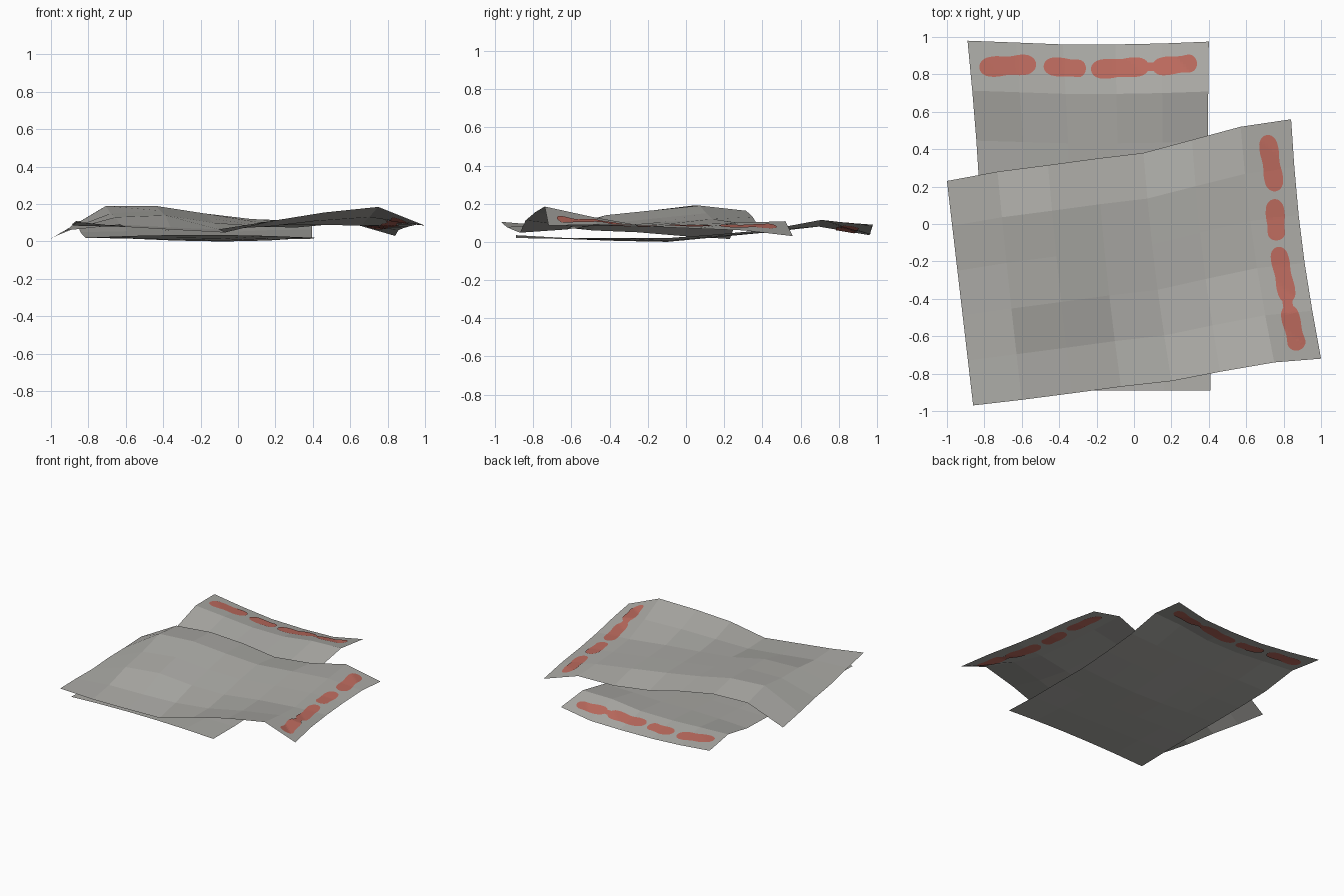
import bpy, bmesh, math
from mathutils import Vector
from mathutils.bvhtree import BVHTree

if "Cube" in bpy.data.objects:
    bpy.data.objects.remove(bpy.data.objects["Cube"])


def material(name, rgb):
    m = bpy.data.materials.new(name)
    m.diffuse_color = (*rgb, 1)
    m.use_nodes = True
    m.node_tree.nodes["Principled BSDF"].inputs["Base Color"].default_value = m.diffuse_color
    return m


GREY = material("warm grey", (0.42, 0.415, 0.39))
RED = material("faded red", (0.52, 0.15, 0.115))


def make_object(name, verts, faces, mat):
    me = bpy.data.meshes.new(name)
    me.from_pydata(verts, [], faces)
    me.materials.append(mat)
    me.update()
    ob = bpy.data.objects.new(name, me)
    bpy.context.collection.objects.link(ob)
    return ob


def make_sheet(name, back, front, heights, bow):
    """Flat-faced crumpled sheet: rows run from the back edge to the front edge."""
    rows, cols = len(heights), len(back)
    verts = []
    for r, zs in enumerate(heights):
        v = r / (rows - 1)
        for c, z in enumerate(zs):
            p = Vector(back[c]).lerp(Vector(front[c]), v)
            verts.append((p.x + bow(c / (cols - 1), v), p.y, z))
    faces = [(r * cols + c, (r + 1) * cols + c, (r + 1) * cols + c + 1, r * cols + c + 1)
             for r in range(rows - 1) for c in range(cols - 1)]
    ob = make_object(name, verts, faces, GREY)
    bm = bmesh.new()
    bm.from_mesh(ob.data)
    tree = BVHTree.FromBMesh(bm)
    bm.free()
    return tree


def paint_strokes(name, tree, strokes):
    """Rounded red dabs draped on both sides of a sheet."""
    verts, faces = [], []
    n, m = 24, 6
    for x1, y1, x2, y2, rad in strokes:
        a, b = Vector((x1, y1)), Vector((x2, y2))
        d = (b - a).normalized()
        side = Vector((-d.y, d.x))
        length = (b - a).length
        for offset in (0.004, -0.004):
            base = len(verts)
            for i in range(n + 1):
                t = -rad * 0.999 + (length + 1.998 * rad) * (1 - math.cos(math.pi * i / n)) / 2
                over = max(-t, t - length, 0)
                w = math.sqrt(rad * rad - over * over)
                w *= 1 + 0.06 * math.sin(t * 45)
                for j in range(m + 1):
                    p = a + d * t + side * w * (2 * j / m - 1)
                    hit = tree.ray_cast(Vector((p.x, p.y, 2)), Vector((0, 0, -1)))[0]
                    verts.append((p.x, p.y, (hit.z if hit else 0.05) + offset))
            for i in range(n):
                for j in range(m):
                    k = base + i * (m + 1) + j
                    f = (k, k + m + 1, k + m + 2, k + 1)
                    faces.append(f if offset > 0 else f[::-1])
    make_object(name, verts, faces, RED)


# Lower sheet, lying almost flat with its back end lifted
lower_back = [(-.89, .98), (-.63, .97), (-.38, .96), (-.1, .96), (.15, .965), (.4, .975)]
lower_front = [(-.82, -.89), (-.57, -.89), (-.33, -.89), (-.08, -.89), (.16, -.89), (.41, -.89)]
lower_z = [
    (.09, .06, .04, .035, .04, .085),
    (.11, .095, .08, .08, .11, .115),
    (.05, .055, .055, .05, .06, .065),
    (.03, .03, .03, .025, .03, .04),
    (.02, .015, .005, .0, .005, .02),
    (.02, .015, .01, .005, .01, .02),
    (.02, .02, .02, .015, .015, .015),
    (.02, .03, .035, .035, .03, .02),
]
lower = make_sheet("lower_sheet", lower_back, lower_front, lower_z,
                   lambda u, v: .035 * (1 - u) * math.sin(math.pi * v) - .01 * u * math.sin(math.pi * v))

# Upper sheet, turned sideways and rippled
upper_back = [(-1, .23), (-.73, .28), (-.46, .315), (-.2, .35),
              (.05, .38), (.31, .45), (.57, .52), (.84, .56)]
upper_front = [(-.86, -.97), (-.6, -.94), (-.33, -.905), (-.07, -.87),
               (.2, -.84), (.46, -.79), (.75, -.74), (1, -.72)]
upper_z = [
    (.015, .154, .163, .13, .08, .075, .108, .03),
    (.03, .19, .19, .15, .12, .11, .10, .06),
    (.05, .15, .165, .125, .105, .10, .09, .07),
    (.06, .13, .14, .10, .085, .09, .085, .08),
    (.085, .09, .075, .065, .08, .11, .13, .09),
    (.105, .078, .062, .048, .113, .155, .185, .085),
]
upper = make_sheet("upper_sheet", upper_back, upper_front, upper_z,
                   lambda u, v: -.025 * u * math.sin(math.pi * v))

# Red dabs along one short edge of each sheet
paint_strokes("lower_sheet_red_marks", lower, [
    (-.775, .84, -.575, .852, .052), (-.435, .842, -.305, .832, .048),
    (-.18, .828, .03, .84, .05), (.06, .84, .12, .84, .022), (.145, .842, .29, .858, .047)])
paint_strokes("upper_sheet_red_marks", upper, [
    (.717, .428, .75, .222, .048), (.753, .085, .761, -.04, .048),
    (.776, -.168, .818, -.375, .046), (.818, -.40, .825, -.45, .025),
    (.832, -.48, .868, -.63, .047)])
